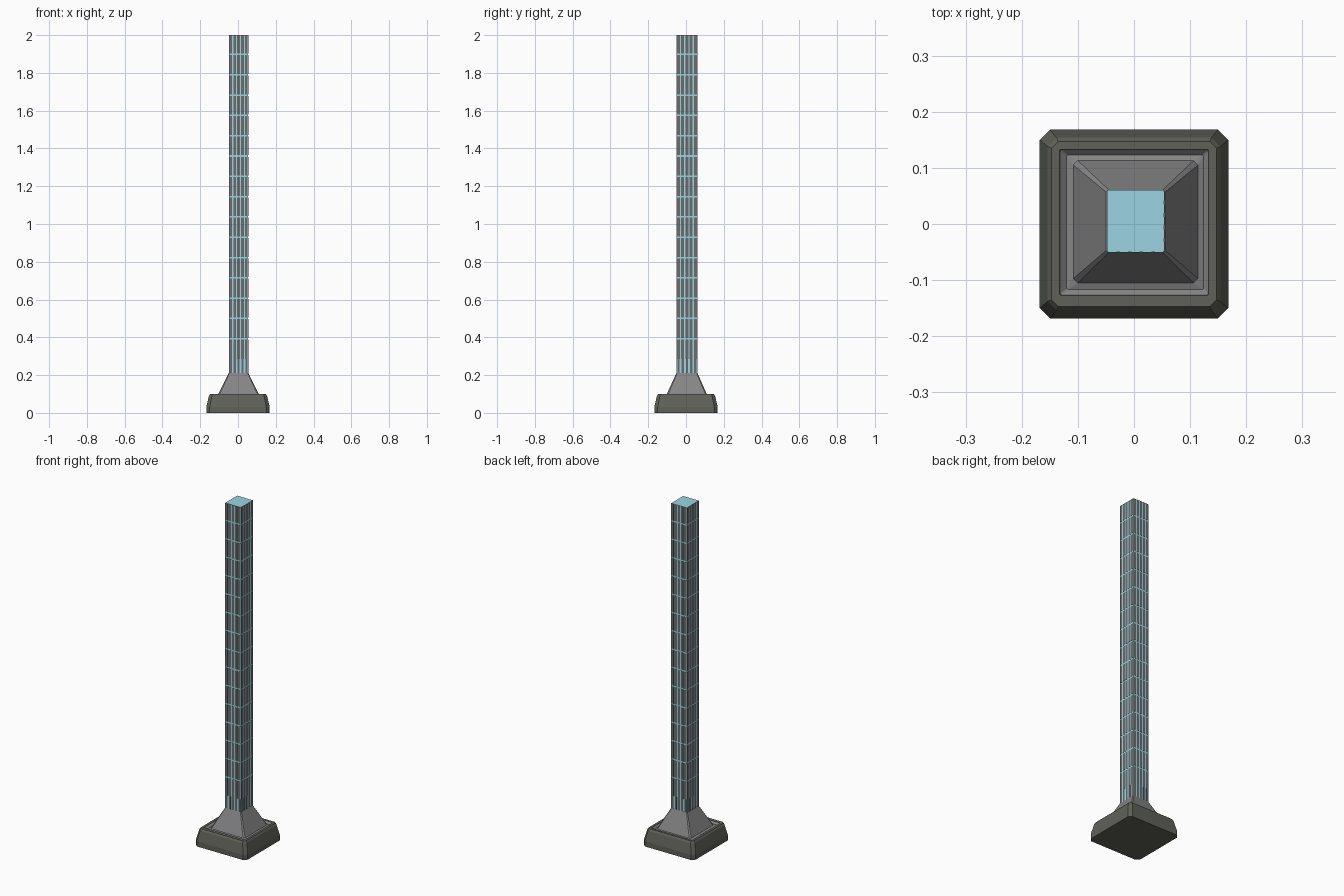
import bpy, bmesh

if "Cube" in bpy.data.objects:
    bpy.data.objects.remove(bpy.data.objects["Cube"])

CX, CY = 0.003, 0.005      # shaft centre
HX, HY = 0.0515, 0.056     # shaft half widths
Z0, Z1 = 0.21, 2.0


def material(name, rgb):
    m = bpy.data.materials.new(name)
    m.diffuse_color = (*rgb, 1)
    m.use_nodes = True
    m.node_tree.nodes["Principled BSDF"].inputs["Base Color"].default_value = m.diffuse_color
    return m


def finish(bm, name, mat):
    bmesh.ops.recalc_face_normals(bm, faces=bm.faces)
    me = bpy.data.meshes.new(name)
    bm.to_mesh(me)
    bm.free()
    ob = bpy.data.objects.new(name, me)
    bpy.context.collection.objects.link(ob)
    me.materials.append(mat)
    return ob


def loft(name, rings, mat):
    """Stack chamfered rectangles: (cx, cy, half_x, half_y, chamfer, z)."""
    bm = bmesh.new()
    loops = []
    for cx, cy, hx, hy, c, z in rings:
        pts = [(hx, hy - c), (hx - c, hy), (c - hx, hy), (-hx, hy - c),
               (-hx, c - hy), (c - hx, -hy), (hx - c, -hy), (hx, c - hy)]
        loops.append([bm.verts.new((cx + x, cy + y, z)) for x, y in pts])
    for a, b in zip(loops, loops[1:]):
        for i in range(8):
            j = (i + 1) % 8
            bm.faces.new((a[i], a[j], b[j], b[i]))
    bm.faces.new(loops[0])
    bm.faces.new(loops[-1])
    return finish(bm, name, mat)


def add_box(bm, lo, hi):
    v = bmesh.ops.create_cube(bm, size=1)["verts"]
    for p in v:
        p.co = [(lo[i] + hi[i]) / 2 + p.co[i] * (hi[i] - lo[i]) for i in range(3)]


stone = material("dark_stone", (0.115, 0.12, 0.10))
concrete = material("grey_concrete", (0.235, 0.235, 0.24))
metal = material("dark_metal", (0.15, 0.15, 0.155))
glass = material("blue_glass", (0.33, 0.66, 0.75))

# Plinth with a sloped outer edge and a recess in its top
loft("plinth", [
    (0, 0, 0.168, 0.168, 0.018, 0.0),
    (0, 0, 0.168, 0.168, 0.018, 0.03),
    (0, 0, 0.154, 0.154, 0.016, 0.09),
    (0, 0, 0.147, 0.147, 0.012, 0.10),
    (0, 0.003, 0.133, 0.130, 0.002, 0.10),
    (0.002, 0.003, 0.125, 0.121, 0.002, 0.086),
], stone)

# Tapered pedestal with a low skirt filling the recess
loft("pedestal", [
    (0.001, 0.003, 0.132, 0.129, 0.002, 0.08),
    (0.001, 0.003, 0.132, 0.129, 0.002, 0.0985),
    (0.002, 0.003, 0.122, 0.120, 0.002, 0.089),
    (0.003, 0.004, 0.111, 0.109, 0.008, 0.093),
    (CX, CY, HX + 0.001, HY, 0.004, Z0),
], concrete)

# Glass core of the shaft
bm = bmesh.new()
add_box(bm, (CX - HX + 0.0008, CY - HY + 0.0008, Z0 - 0.01),
        (CX + HX - 0.0008, CY + HY - 0.0008, Z1))
finish(bm, "glass_core", glass)

# Storeys of facade strips, separated by thin glass bands and slits
bm = bmesh.new()
step, gap, strips = 0.1075, 0.008, 5
levels = [Z0, 0.285] + [0.285 + step * i for i in range(1, 16)] + [Z1 + gap / 2]
for za, zb in zip(levels, levels[1:]):
    lo = za if za in (Z0, 0.285) else za + gap / 2
    hi = zb if za == Z0 else min(zb - gap / 2, Z1 - 0.001)
    margin = 0.22 if za == Z0 else 0.15     # ground storey shows more glass
    for i in range(strips):
        a, b = [(i + t) / strips * 2 - 1 for t in (margin, 1 - margin)]
        for s in (-1, 1):
            ys = sorted((CY + s * HY, CY + s * (HY - 0.003)))
            add_box(bm, (CX + a * HX, ys[0], lo), (CX + b * HX, ys[1], hi))
            xs = sorted((CX + s * HX, CX + s * (HX - 0.003)))
            add_box(bm, (xs[0], CY + a * HY, lo), (xs[1], CY + b * HY, hi))
finish(bm, "facade_strips", metal)
